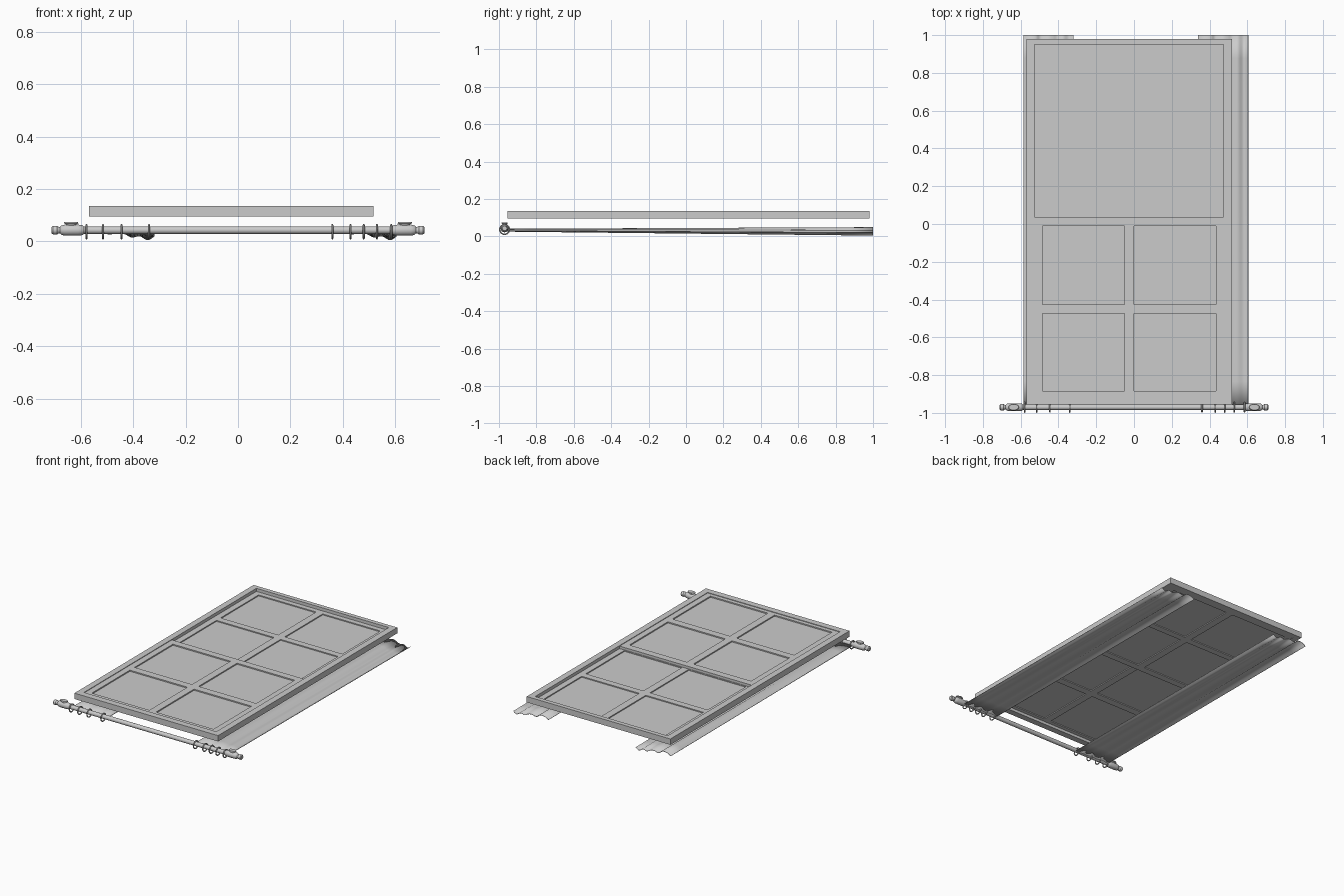
import bpy, bmesh, math
from mathutils import Vector

if "Cube" in bpy.data.objects:
    bpy.data.objects.remove(bpy.data.objects["Cube"])


def finish(name, bm, smooth=False):
    bmesh.ops.recalc_face_normals(bm, faces=bm.faces)
    me = bpy.data.meshes.new(name)
    bm.to_mesh(me)
    bm.free()
    ob = bpy.data.objects.new(name, me)
    bpy.context.collection.objects.link(ob)
    if smooth:
        bpy.ops.object.select_all(action='DESELECT')
        ob.select_set(True)
        bpy.context.view_layer.objects.active = ob
        bpy.ops.object.shade_smooth_by_angle(angle=math.radians(40))
    return ob


def lattice(name, xs, ys, holes, z0, z1):
    """Slab on a grid of cut lines, with chosen cells left open."""
    bm = bmesh.new()
    v = [[bm.verts.new((x, y, z0)) for y in ys] for x in xs]
    for i in range(len(xs) - 1):
        for j in range(len(ys) - 1):
            if (i, j) not in holes:
                bm.faces.new((v[i][j], v[i+1][j], v[i+1][j+1], v[i][j+1]))
    r = bmesh.ops.extrude_face_region(bm, geom=bm.faces[:])
    bmesh.ops.translate(bm, vec=(0, 0, z1 - z0),
                        verts=[g for g in r['geom'] if isinstance(g, bmesh.types.BMVert)])
    return finish(name, bm)


def lathe(name, profile, centre, axis='X', n=24):
    """Revolve (position, radius) pairs around an axis."""
    bm = bmesh.new()
    rings = []
    for p, r in profile:
        ring = []
        for k in range(n):
            a = 2 * math.pi * k / n
            c, s = r * math.cos(a), r * math.sin(a)
            co = (p, c, s) if axis == 'X' else (c, s, p)
            ring.append(bm.verts.new(Vector(co) + Vector(centre)))
        rings.append(ring)
    for a, b in zip(rings, rings[1:]):
        for k in range(n):
            bm.faces.new((a[k], a[(k+1) % n], b[(k+1) % n], b[k]))
    bm.faces.new(rings[0])
    bm.faces.new(rings[-1])
    return finish(name, bm, True)


# Window: outer frame and two sashes at different depths
lattice("window_frame", [-.568, -.526, .475, .518], [-.955, -.912, .95, .98],
        {(1, 1)}, .095, .135)
cols = [-.526, -.485, -.05, 0, .435, .475]
panes = {(i, j) for i in (1, 3) for j in (1, 3)}
lattice("lower_sash", cols, [-.912, -.885, -.475, -.425, -.01, .038], panes, .114, .131)
lattice("upper_sash", cols, [-.005, .042, .46, .505, .915, .95], panes, .098, .114)
lattice("lower_glass", [-.5, .45], [-.9, 0], set(), .120, .123)
lattice("upper_glass", [-.5, .45], [.01, .93], set(), .104, .107)

# Curtain rod with finials and bracket caps
RY, RZ = -.97, .043
lathe("curtain_rod", [(-.62, .0145), (.62, .0145)], (0, RY, RZ))
finial = [(.588, .014), (.594, .019), (.61, .021), (.66, .021), (.674, .018),
          (.68, .012), (.686, .013), (.69, .0165), (.706, .0165), (.711, .012)]
for s, side in ((-1, "left"), (1, "right")):
    lathe(side + "_finial", [(s * p, r) for p, r in finial], (0, RY, RZ))
    cap = lathe(side + "_bracket_cap", [(.058, .018), (.066, .02), (.069, .028), (.074, .026)],
                (0, 0, 0), 'Z')
    cap.scale.y = .6
    cap.location = (s * .637, RY, 0)

# Curtain rings
for i, x in enumerate((-.578, -.515, -.445, -.34, .36, .43, .48, .53, .585)):
    bpy.ops.mesh.primitive_torus_add(major_radius=.0255, minor_radius=.004,
                                     major_segments=24, minor_segments=8,
                                     location=(x, RY, .037), rotation=(0, math.pi / 2, 0))
    ring = bpy.context.object
    ring.name = f"curtain_ring_{i + 1}"
    bpy.ops.object.shade_smooth_by_angle()


# Curtains: folded section, deepening away from the rod
fold = [(-.585, .03), (-.555, .046), (-.52, .046), (-.495, .028), (-.455, .034),
        (-.43, .028), (-.405, .016), (-.375, .021), (-.345, .006), (-.32, .02)]


def section(t):
    f = t * (len(fold) - 1)
    i = min(int(f), len(fold) - 2)
    u = f - i
    p = [Vector(fold[max(0, min(len(fold) - 1, i + k))]) for k in (-1, 0, 1, 2)]
    return .5 * (2*p[1] + (p[2]-p[0])*u + (2*p[0]-5*p[1]+4*p[2]-p[3])*u*u
                 + (3*p[1]-p[0]-3*p[2]+p[3])*u**3)


def curtain(name, dx):
    bm = bmesh.new()
    rows = []
    for j in range(17):
        v = j / 16
        amp = .3 + .7 * v
        row = []
        for i in range(46):
            x, z = section(i / 45)
            row.append(bm.verts.new((x + dx, -.955 + 1.955 * v,
                                     .036 * (1 - amp) + max(z, .004) * amp)))
        rows.append(row)
    for a, b in zip(rows, rows[1:]):
        for i in range(45):
            bm.faces.new((a[i], a[i+1], b[i+1], b[i]))
    ob = finish(name, bm, True)
    m = ob.modifiers.new("thickness", 'SOLIDIFY')
    m.thickness = .003
    m.offset = 0


curtain("left_curtain", 0)
curtain("right_curtain", .925)
